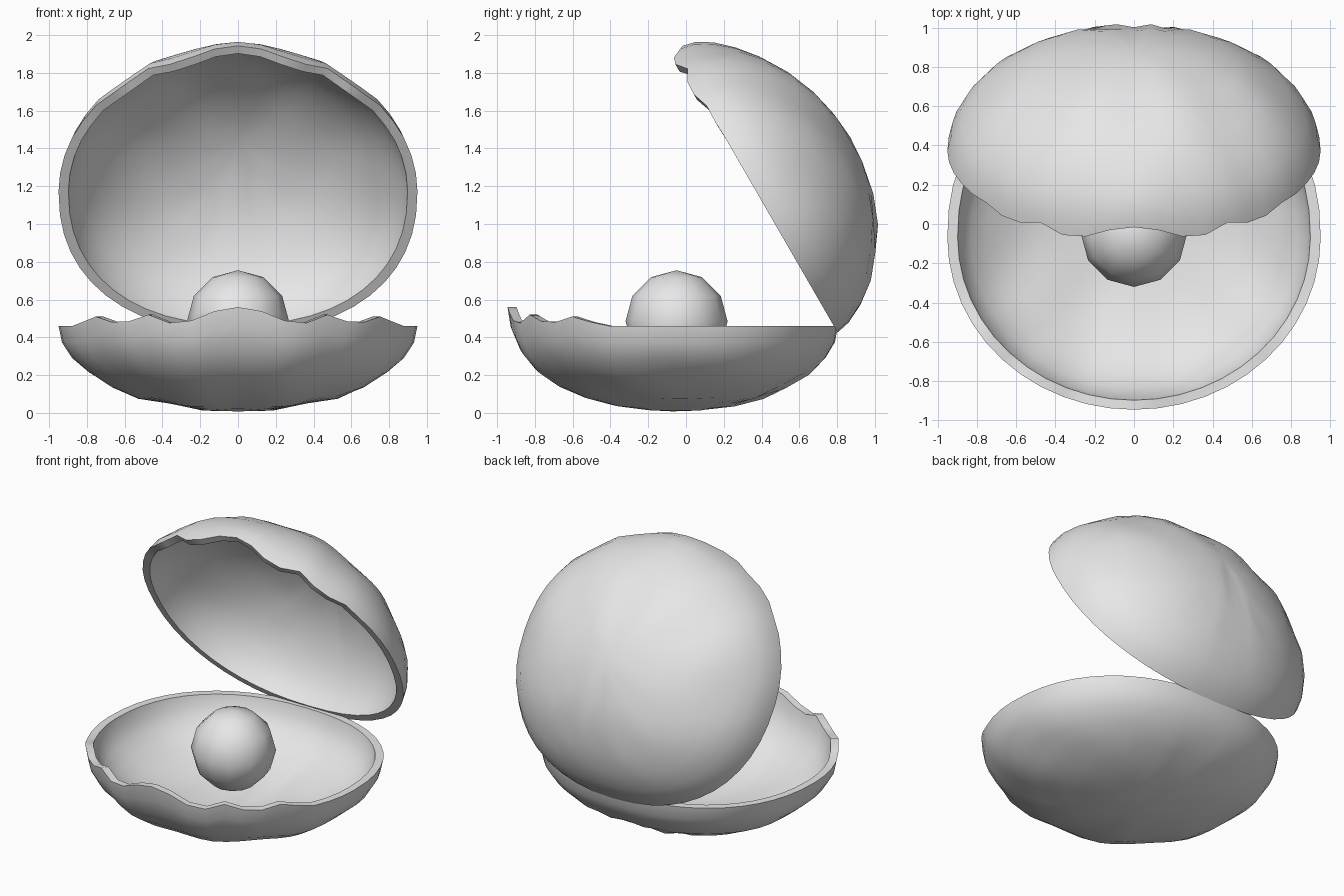
import bpy, bmesh, math
from mathutils import Vector

if "Cube" in bpy.data.objects:
    bpy.data.objects.remove(bpy.data.objects["Cube"])

SEG = 48          # divisions round the shell
RINGS = 8         # divisions from centre to rim
CY = -0.07        # centre of the shell outline
HINGE_Y, HINGE_Z, RIM_Z = 0.8, 0.43, 0.46
OPEN = math.radians(60)

grey = bpy.data.materials.new("shell grey")
grey.diffuse_color = (0.8, 0.8, 0.8, 1)
grey.use_nodes = True
grey.node_tree.nodes["Principled BSDF"].inputs["Base Color"].default_value = grey.diffuse_color


def spow(v, p):
    return math.copysign(abs(v) ** p, v)


def outline(a):
    """Rim point at angle a from the front, slightly squarer at the back."""
    p = 1.0 if math.cos(a) > 0 else 0.88
    return 0.95 * spow(math.sin(a), p), CY - 0.875 * spow(math.cos(a), p)


def wave(a):
    """Scalloped lip: a tall middle lobe and two smaller ones each side."""
    d = abs(math.degrees(math.atan2(math.sin(a), math.cos(a))))
    for lo, hi, h in ((-20, 20, 0.10), (20, 41, 0.06), (41, 64, 0.05)):
        if lo <= d < hi:
            return h * math.sin(math.pi * (d - lo) / (hi - lo)) ** 1.3
    return 0.0


def lower_lip(a):
    return wave(a)


def upper_lip(a):
    d = abs(math.degrees(math.atan2(math.sin(a), math.cos(a))))
    return 0.05 * max(0, min(1, (66 - d) / 12)) - wave(a)


def place_lower(x, y, d):
    return Vector((x, y, RIM_Z - d))


def place_upper(x, y, d):
    t = (HINGE_Y - y) * 0.985
    return Vector((x, HINGE_Y - t * math.cos(OPEN) + d * math.sin(OPEN),
                   HINGE_Z + t * math.sin(OPEN) + d * math.cos(OPEN)))


def make_shell(name, depth, power, lip, place):
    bm = bmesh.new()

    def point(a, r, inset, thick):
        ox, oy = outline(a)
        x, y = ox * r * inset, CY + (oy - CY) * r * inset
        dome = max(0.0, 1 - r * r) ** power
        # ribs fan out from the hinge
        phi = math.atan2(x, HINGE_Y + 0.08 - y)
        rib = -0.012 * math.cos(18 * phi) * math.sqrt(max(0, 1 - r * r)) * min(1, r * 2)
        d = (depth - thick) * dome + rib - lip(a) * r ** 10
        return bm.verts.new(place(x, y, d))

    def skin(inset, thick):
        centre = point(0, 0, inset, thick)
        rows = []
        for i in range(1, RINGS + 1):
            r = math.sin(math.pi / 2 * i / RINGS)
            rows.append([point(math.tau * j / SEG, r, inset, thick) for j in range(SEG)])
        for j in range(SEG):
            k = (j + 1) % SEG
            bm.faces.new((centre, rows[0][j], rows[0][k]))
            for a, b in zip(rows, rows[1:]):
                bm.faces.new((a[j], b[j], b[k], a[k]))
        return rows[-1]

    # outer skin, inner skin and the rim joining them
    outer, inner = skin(1.0, 0.0), skin(0.945, 0.05)
    for j in range(SEG):
        k = (j + 1) % SEG
        bm.faces.new((outer[j], inner[j], inner[k], outer[k]))
    bmesh.ops.recalc_face_normals(bm, faces=bm.faces)
    mesh = bpy.data.meshes.new(name)
    bm.to_mesh(mesh)
    bm.free()
    ob = bpy.data.objects.new(name, mesh)
    bpy.context.collection.objects.link(ob)
    finish(ob, 45)


def finish(ob, angle):
    ob.data.materials.append(grey)
    bpy.ops.object.select_all(action='DESELECT')
    ob.select_set(True)
    bpy.context.view_layer.objects.active = ob
    bpy.ops.object.shade_smooth_by_angle(angle=math.radians(angle))


make_shell("lower_shell", 0.452, 0.5, lower_lip, place_lower)
make_shell("upper_shell", 0.575, 0.6, upper_lip, place_upper)

# pearl
bpy.ops.mesh.primitive_uv_sphere_add(segments=12, ring_count=6, radius=0.27,
                                     location=(0, -0.05, 0.485))
pearl = bpy.context.object
pearl.name = "pearl"
finish(pearl, 60)
